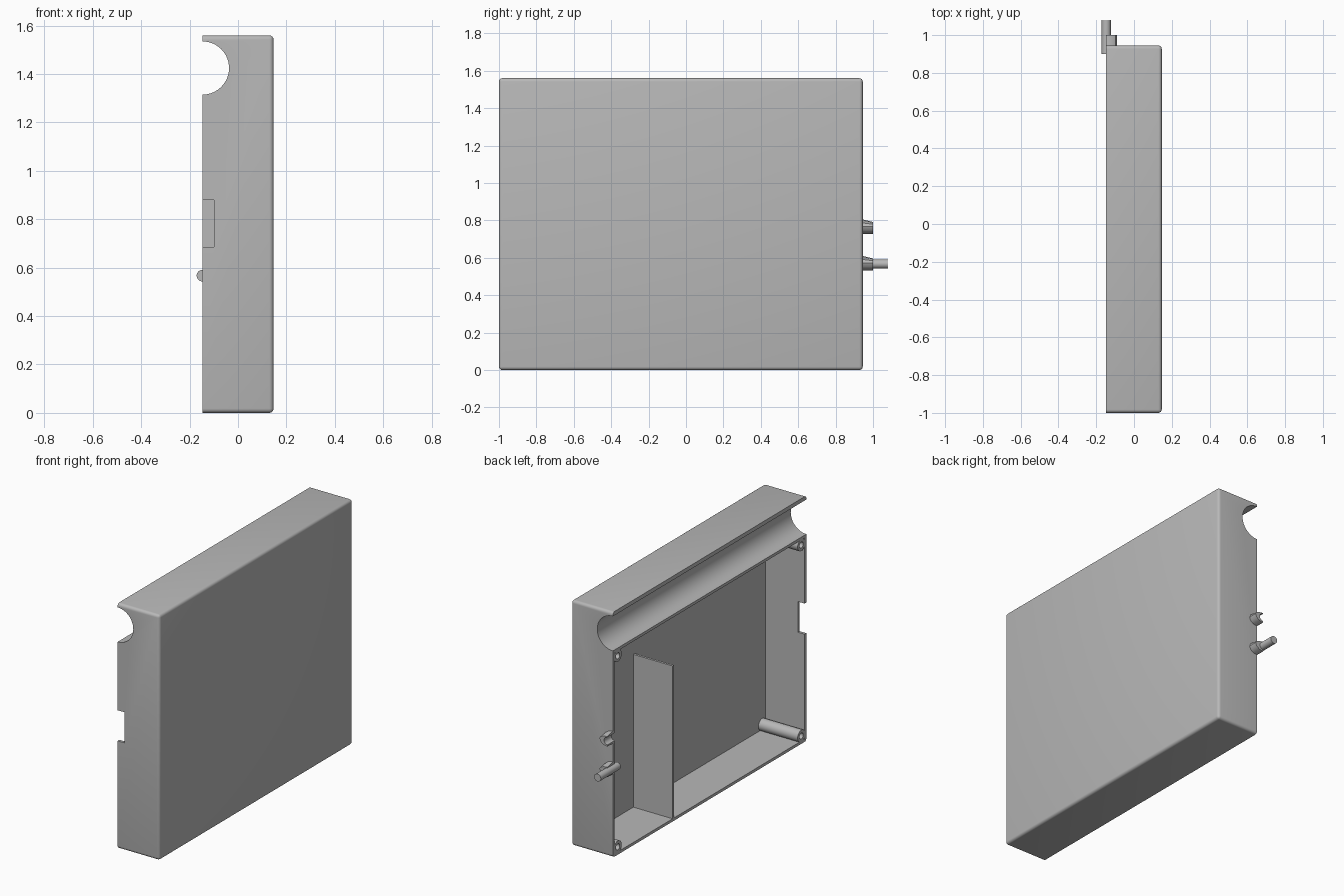
import bpy, bmesh, math
from mathutils import Matrix, Vector

old = bpy.data.objects.get("Cube")
if old:
    bpy.data.objects.remove(old, do_unlink=True)

grey = bpy.data.materials.new("plain grey")
grey.use_nodes = True
grey.diffuse_color = (0.48, 0.48, 0.48, 1)
grey.node_tree.nodes["Principled BSDF"].inputs["Base Color"].default_value = grey.diffuse_color

HALF, FRONT, BACK, TOP = 0.147, -1.0, 0.945, 1.56   # outer faces
WALL, RADIUS = 0.018, 0.018
GROOVE_Z, GROOVE_R = 1.425, 0.11
RIM_TOP = GROOVE_Z - GROOVE_R
CEILING = RIM_TOP - WALL
NOZZLE_Z = (0.767, 0.572)


def finish(name, bm):
    bmesh.ops.recalc_face_normals(bm, faces=bm.faces)
    mesh = bpy.data.meshes.new(name)
    bm.to_mesh(mesh)
    bm.free()
    mesh.materials.append(grey)
    obj = bpy.data.objects.new(name, mesh)
    bpy.context.collection.objects.link(obj)
    return obj


def box_mesh(lo, hi):
    lo, hi = Vector(lo), Vector(hi)
    bm = bmesh.new()
    bmesh.ops.create_cube(bm, size=1, matrix=Matrix.Translation((lo + hi) / 2)
                          @ Matrix.Diagonal((*(hi - lo), 1)))
    return bm


def box(name, lo, hi):
    return finish(name, box_mesh(lo, hi))


def rod(name, start, end, radius, sides=32):
    start, end = Vector(start), Vector(end)
    axis = end - start
    bm = bmesh.new()
    bmesh.ops.create_cone(bm, cap_ends=True, segments=sides, radius1=radius, radius2=radius,
                          depth=axis.length, matrix=Matrix.Translation((start + end) / 2)
                          @ axis.to_track_quat('Z', 'Y').to_matrix().to_4x4())
    return finish(name, bm)


def combine(target, tool, operation='DIFFERENCE', keep=False):
    mod = target.modifiers.new("combine", 'BOOLEAN')
    mod.operation, mod.solver, mod.object = operation, 'EXACT', tool
    bpy.context.view_layer.objects.active = target
    bpy.ops.object.modifier_apply(modifier=mod.name)
    if not keep:
        bpy.data.objects.remove(tool, do_unlink=True)


def smooth(obj):
    bpy.ops.object.select_all(action='DESELECT')
    obj.select_set(True)
    bpy.context.view_layer.objects.active = obj
    bpy.ops.object.shade_smooth_by_angle(angle=math.radians(35))


# Outer case, rounded everywhere except around the open side
bm = box_mesh((-HALF, FRONT, 0), (HALF, BACK, TOP))
edges = [e for e in bm.edges if any(v.co.x > 0 for v in e.verts)]
bmesh.ops.bevel(bm, geom=edges, offset=RADIUS, segments=4, profile=0.5, affect='EDGES')
case = finish("case_shell", bm)

# Main pocket
combine(case, box("pocket", (-0.3, FRONT + WALL, WALL),
                  (HALF - WALL, BACK - WALL, CEILING)))

# Corner screw posts with blind holes
for y in (FRONT + 0.05, BACK - 0.05):
    for z in (0.05, RIM_TOP - 0.05):
        combine(case, rod("post", (HALF - 0.01, y, z), (-0.2, y, z), 0.038), 'UNION')
        combine(case, rod("hole", (0, y, z), (-0.25, y, z), 0.019, 24))

# Inner divider
combine(case, box("divider", (-0.2, 0.33, 0.01), (HALF - 0.01, 0.345, 0.99)), 'UNION')

# Long round groove and the slot in the front wall
combine(case, rod("groove", (-HALF, -1.2, GROOVE_Z), (-HALF, 1.2, GROOVE_Z), GROOVE_R, 64))
combine(case, box("slot", (-0.3, -1.1, 0.685), (-0.1, FRONT + WALL + 0.005, 0.88)))

# Flat rim
trim = box("trim", (-0.4, -1.3, -0.1), (-HALF, 1.3, 1.7))
combine(case, trim, keep=True)

# Half-round cable guides on the back wall, with a sloping top
for label, z in zip(("upper", "lower"), NOZZLE_Z):
    guide = rod(label + "_cable_guide", (-HALF, BACK - 0.008, z), (-HALF, 1, z), 0.04, 12)
    for v in guide.data.vertices:
        v.co.x = -HALF + (v.co.x + HALF) * 1.4
        if v.co.y > 0.99 and v.co.z > z:
            v.co.z = z + (v.co.z - z) * 0.6
    bore = rod("bore", (-HALF, 0.9, z - 0.005), (-HALF, 1.1, z - 0.005), 0.024, 24)
    combine(guide, bore, keep=True)
    combine(guide, trim, keep=True)
    combine(case, bore)
    smooth(guide)

bpy.data.objects.remove(trim, do_unlink=True)
smooth(case)
